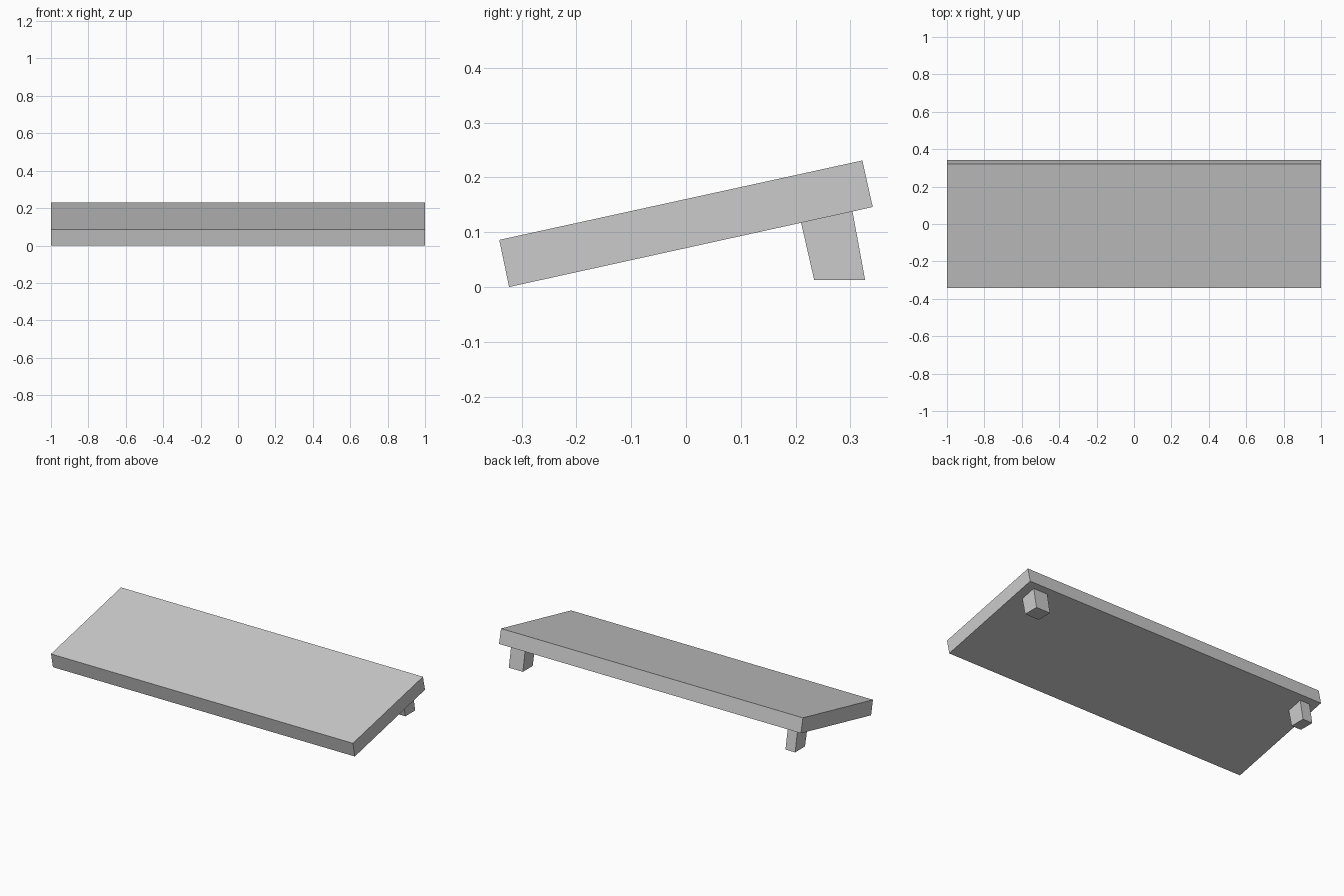
import bpy
import bmesh

cube = bpy.data.objects.get("Cube")
if cube:
    bpy.data.objects.remove(cube, do_unlink=True)

grey = bpy.data.materials.new("light grey")
grey.use_nodes = True
colour = (0.6, 0.6, 0.6, 1)
grey.diffuse_color = colour
grey.node_tree.nodes["Principled BSDF"].inputs["Base Color"].default_value = colour


def extrude_profile(name, profile, x_min, x_max):
    """Extrude a (y, z) side profile between two x positions."""
    bm = bmesh.new()
    face = bm.faces.new([bm.verts.new((x_min, y, z)) for y, z in profile])
    result = bmesh.ops.extrude_face_region(bm, geom=[face])
    moved = [v for v in result["geom"] if isinstance(v, bmesh.types.BMVert)]
    bmesh.ops.translate(bm, verts=moved, vec=(x_max - x_min, 0, 0))
    bmesh.ops.recalc_face_normals(bm, faces=bm.faces)
    mesh = bpy.data.meshes.new(name)
    bm.to_mesh(mesh)
    bm.free()
    mesh.materials.append(grey)
    obj = bpy.data.objects.new(name, mesh)
    bpy.context.collection.objects.link(obj)
    return obj


# Tilted slab resting on its front lower edge
slab = [(-0.341, 0.086), (-0.323, 0), (0.341, 0.146), (0.322, 0.231)]
extrude_profile("tilted_board", slab, -1, 1)

# Leaning rear feet, the left one wider than the right
foot = [(0.21, 0.118), (0.234, 0.013), (0.327, 0.013), (0.304, 0.138)]
extrude_profile("left_foot", foot, 0.852, 0.945)
extrude_profile("right_foot", foot, -0.952, -0.888)
